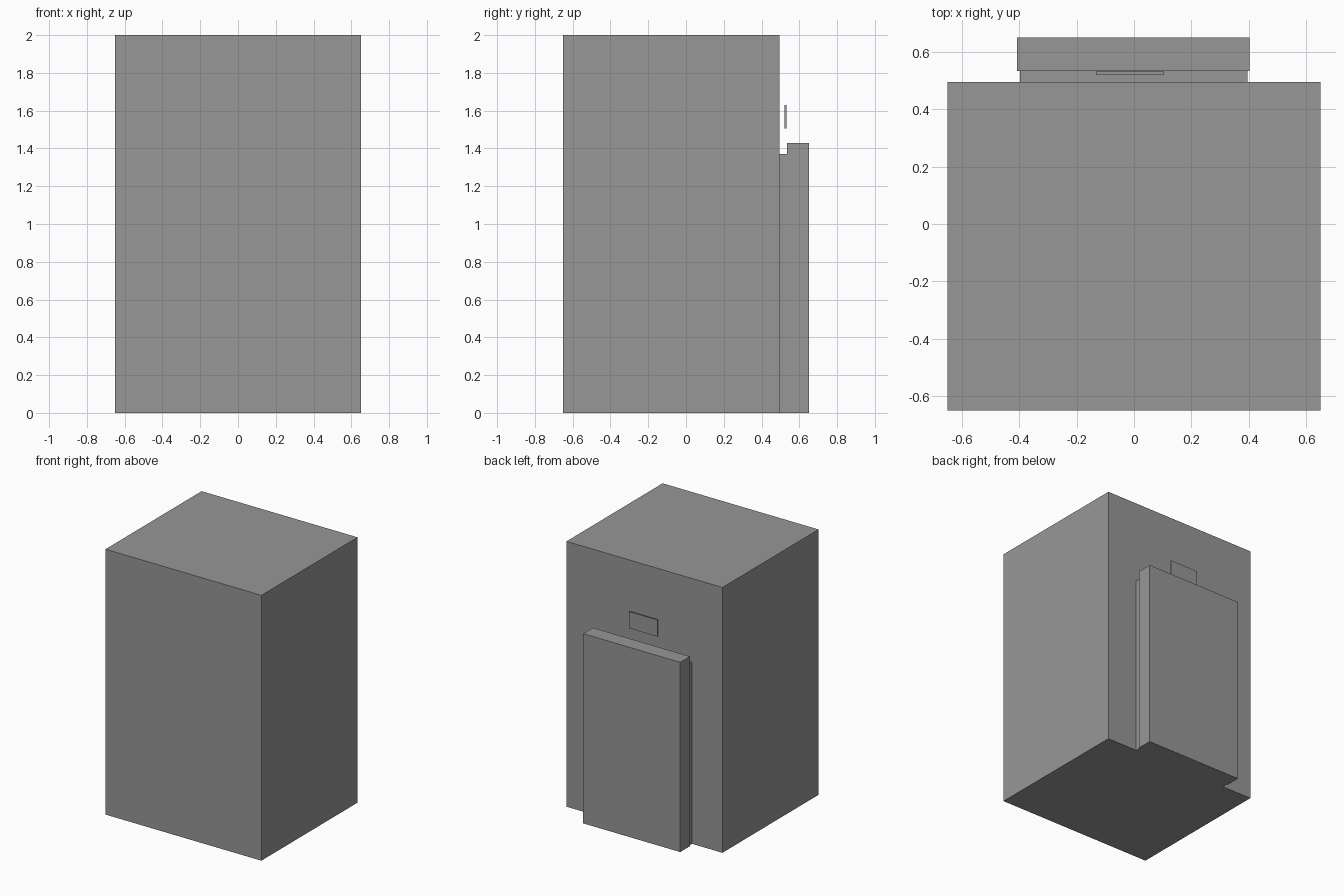
import bpy
from mathutils import Vector

cube = bpy.data.objects.get("Cube")
if cube:
    bpy.data.objects.remove(cube, do_unlink=True)

# Single plain grey finish
grey = bpy.data.materials.new("plain_grey")
grey.use_nodes = True
colour = (0.31, 0.31, 0.31, 1.0)
grey.diffuse_color = colour
grey.node_tree.nodes["Principled BSDF"].inputs["Base Color"].default_value = colour


def box(name, low, high):
    """Add a sharp-edged box spanning two opposite corners."""
    low, high = Vector(low), Vector(high)
    bpy.ops.mesh.primitive_cube_add(size=1, location=(low + high) / 2)
    obj = bpy.context.object
    obj.name = name
    obj.scale = high - low
    bpy.ops.object.transform_apply(location=False, rotation=False, scale=True)
    obj.data.materials.append(grey)
    return obj


# Main block
box("body", (-0.65, -0.65, 0), (0.65, 0.495, 2))

# Door on the back, standing off on a slightly smaller backing
box("door_backing", (-0.398, 0.495, 0), (0.396, 0.534, 1.37))
box("door_panel", (-0.407, 0.534, 0), (0.402, 0.65, 1.43))

# Thin sign plate floating just off the wall above the door
box("sign_plate", (-0.133, 0.522, 1.505), (0.105, 0.531, 1.63))
